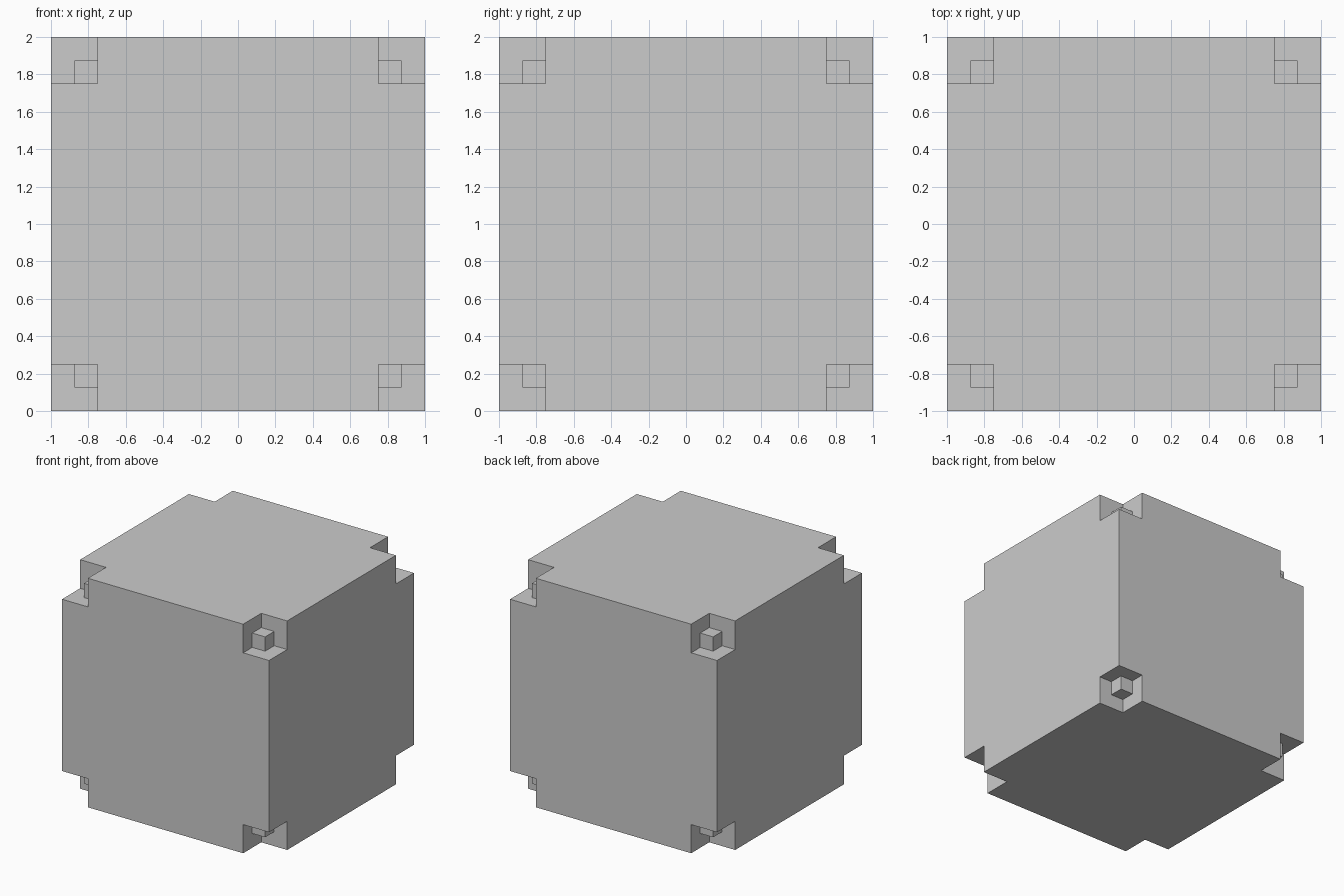
import bpy
import bmesh
from itertools import product
from mathutils import Matrix, Vector

if "Cube" in bpy.data.objects:
    bpy.data.objects.remove(bpy.data.objects["Cube"])

CENTRE = Vector((0, 0, 1))


def boxes(name, size, centres):
    """One object made of equal cubes at the given offsets from the centre."""
    bm = bmesh.new()
    for c in centres:
        bmesh.ops.create_cube(bm, size=size, matrix=Matrix.Translation(CENTRE + Vector(c)))
    mesh = bpy.data.meshes.new(name)
    bm.to_mesh(mesh)
    bm.free()
    obj = bpy.data.objects.new(name, mesh)
    bpy.context.collection.objects.link(obj)
    return obj


def combine(target, other, operation):
    mod = target.modifiers.new(operation.lower(), 'BOOLEAN')
    mod.operation = operation
    mod.solver = 'EXACT'
    mod.object = other
    bpy.context.view_layer.objects.active = target
    bpy.ops.object.modifier_apply(modifier=mod.name)
    bpy.data.objects.remove(other)


# Outer block
block = boxes("notched_block", 2.0, [(0, 0, 0)])

# Square notch cut out of all eight corners, reaching in to 0.75
corners = [tuple(s * 1.0 for s in signs) for signs in product((-1, 1), repeat=3)]
combine(block, boxes("corner_cutters", 0.5, corners), 'DIFFERENCE')

# Inner core whose corners show as small cubes inside the notches
combine(block, boxes("inner_core", 1.75, [(0, 0, 0)]), 'UNION')
